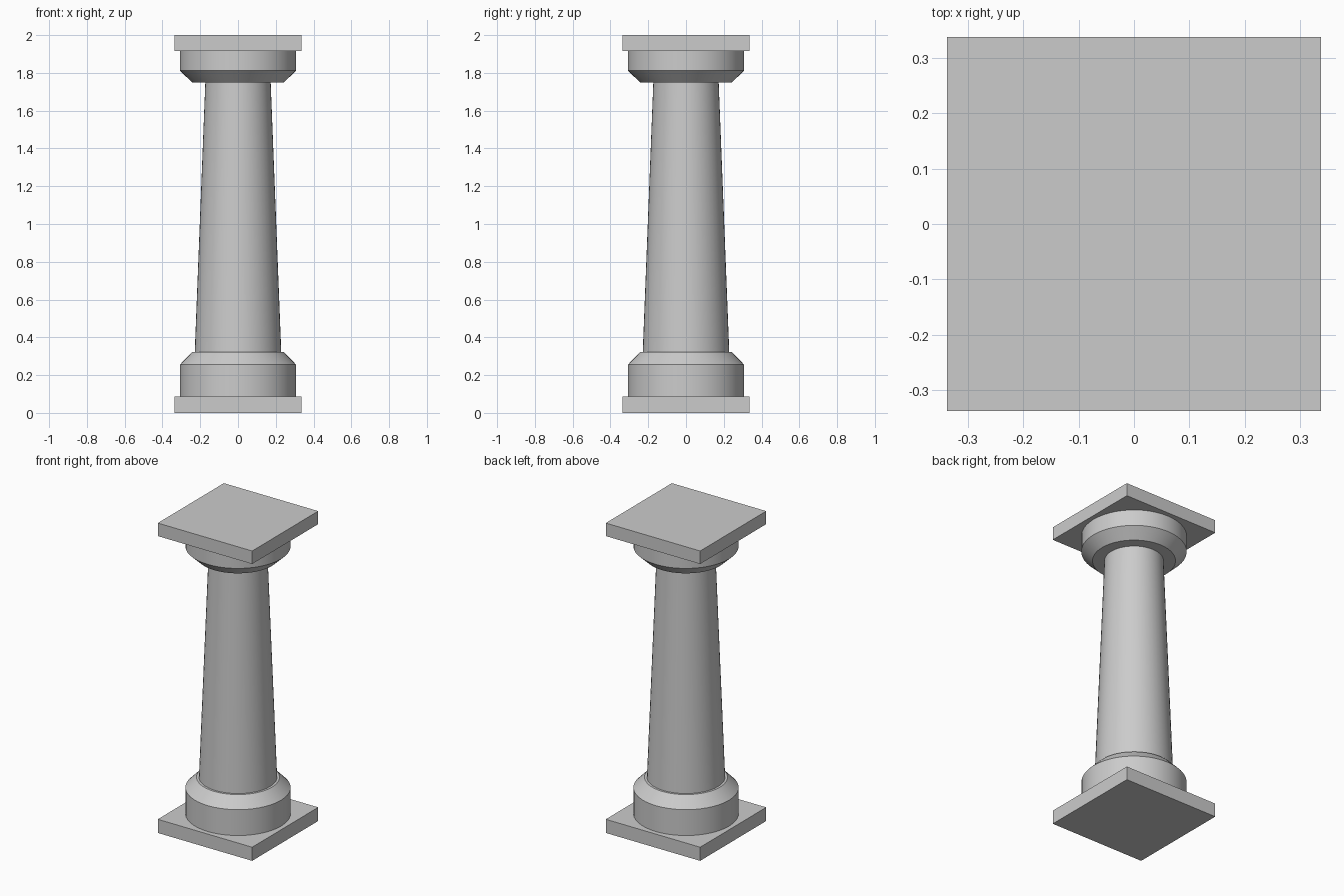
import bpy
import bmesh
import math

if "Cube" in bpy.data.objects:
    bpy.data.objects.remove(bpy.data.objects["Cube"])

SIDES = 48


def finish(bm, name):
    bmesh.ops.recalc_face_normals(bm, faces=bm.faces)
    mesh = bpy.data.meshes.new(name)
    bm.to_mesh(mesh)
    bm.free()
    obj = bpy.data.objects.new(name, mesh)
    bpy.context.collection.objects.link(obj)
    return obj


def slab(name, half, z0, z1):
    bm = bmesh.new()
    bmesh.ops.create_cube(bm, size=1)
    bmesh.ops.scale(bm, vec=(2 * half, 2 * half, z1 - z0), verts=bm.verts)
    bmesh.ops.translate(bm, vec=(0, 0, (z0 + z1) / 2), verts=bm.verts)
    return finish(bm, name)


def turned(name, profile):
    """Capped solid of revolution from (radius, z) points."""
    bm = bmesh.new()
    rings = [[bm.verts.new((r * math.cos(2 * math.pi * i / SIDES),
                            r * math.sin(2 * math.pi * i / SIDES), z))
              for i in range(SIDES)] for r, z in profile]
    for low, high in zip(rings, rings[1:]):
        for i in range(SIDES):
            j = (i + 1) % SIDES
            bm.faces.new((low[i], low[j], high[j], high[i]))
    bm.faces.new(rings[0])
    bm.faces.new(rings[-1])
    obj = finish(bm, name)
    bpy.ops.object.select_all(action='DESELECT')
    obj.select_set(True)
    bpy.context.view_layer.objects.active = obj
    bpy.ops.object.shade_smooth_by_angle(angle=math.radians(30))
    return obj


# Square slabs at foot and top
slab("plinth", 0.337, 0, 0.088)
slab("abacus", 0.337, 1.916, 2.0)

# Chamfered round base and capital
turned("base", [(0.308, 0.088), (0.308, 0.255), (0.243, 0.322)])
turned("capital", [(0.243, 1.75), (0.308, 1.812), (0.308, 1.916)])

# Tapered shaft
turned("shaft", [(0.229, 0.322), (0.173, 1.75)])
